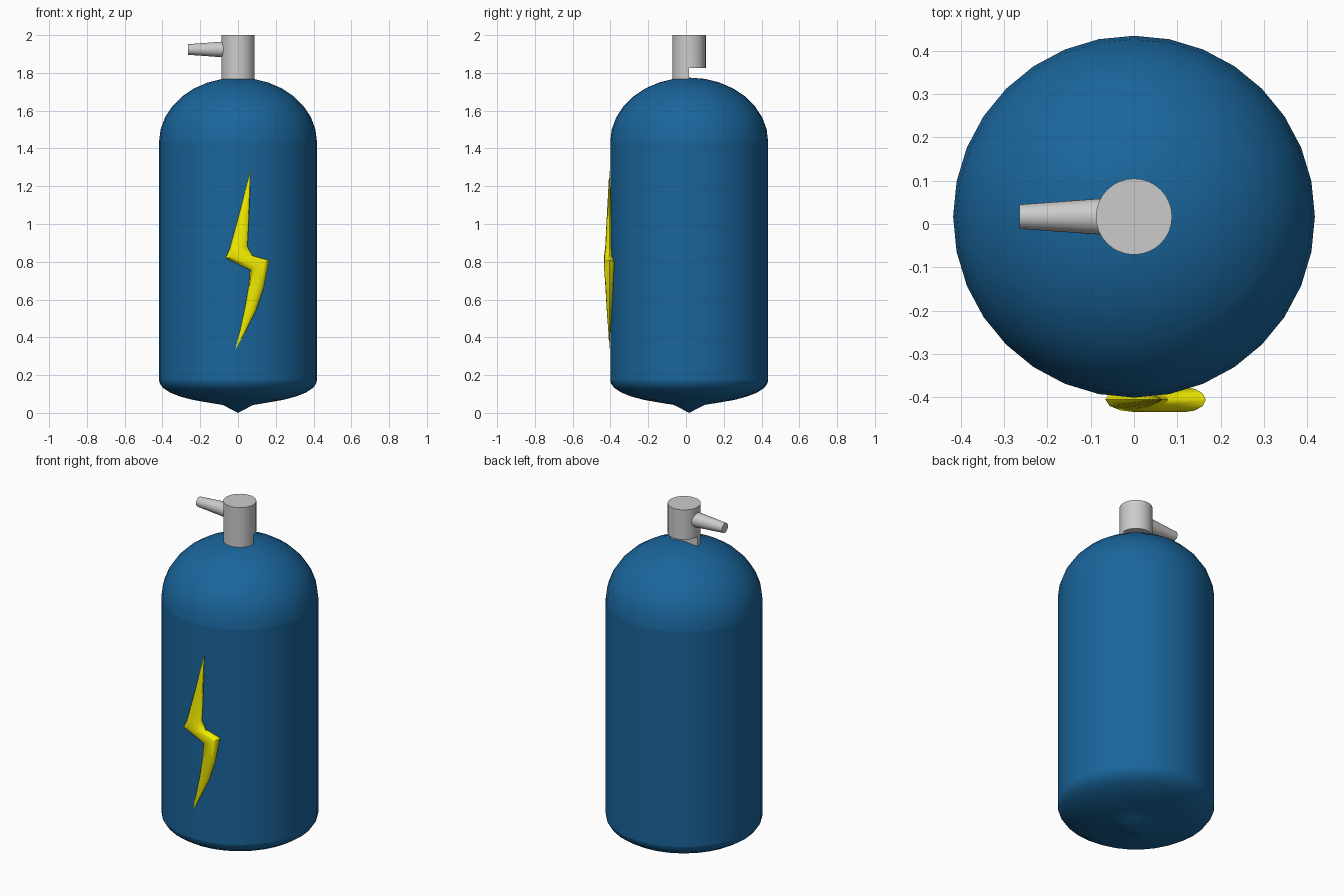
import bpy, bmesh
from math import sin, cos, pi, radians
from mathutils import Matrix, Vector

if "Cube" in bpy.data.objects:
    bpy.data.objects.remove(bpy.data.objects["Cube"])

CY = 0.017  # depth of the tank axis


def material(name, color):
    m = bpy.data.materials.new(name)
    m.diffuse_color = color
    m.use_nodes = True
    m.node_tree.nodes["Principled BSDF"].inputs["Base Color"].default_value = m.diffuse_color
    return m


def finish(name, bm, mat=None, angle=35, sharp_z=()):
    bmesh.ops.recalc_face_normals(bm, faces=bm.faces)
    for f in bm.faces:
        f.smooth = True
    for e in bm.edges:
        seam = any(all(abs(v.co.z - z) < 1e-4 for v in e.verts) for z in sharp_z)
        e.smooth = not seam and e.calc_face_angle(0) < radians(angle)
    me = bpy.data.meshes.new(name)
    bm.to_mesh(me)
    bm.free()
    ob = bpy.data.objects.new(name, me)
    bpy.context.collection.objects.link(ob)
    if mat:
        me.materials.append(mat)
    return ob


def skin(rings):
    """Join closed rings of points; a ring of one point is a tip."""
    bm = bmesh.new()
    rings = [[bm.verts.new(p) for p in r] for r in rings]
    for a, b in zip(rings, rings[1:]):
        n = max(len(a), len(b))
        for i in range(n):
            j = (i + 1) % n
            if len(a) == 1:
                bm.faces.new((a[0], b[i], b[j]))
            elif len(b) == 1:
                bm.faces.new((a[i], a[j], b[0]))
            else:
                bm.faces.new((a[i], a[j], b[j], b[i]))
    return bm


def lathe(profile, n=32):
    return skin([[(0, CY, z)] if r == 0 else
                 [(r * cos(2 * pi * i / n), CY + r * sin(2 * pi * i / n), z) for i in range(n)]
                 for r, z in profile])


blue = material("tank_blue", (0.01, 0.13, 0.33, 1))
yellow = material("bolt_yellow", (0.9, 0.85, 0.0, 1))

# Tank: shallow pointed base, straight wall, elliptical dome
R, TOP = 0.418, 1.435
base = [(0, 0), (0.08, 0.042), (0.16, 0.055), (0.24, 0.069), (0.307, 0.087),
        (0.36, 0.108), (0.398, 0.133), (0.414, 0.156), (R, 0.172)]
dome = [(R * cos(pi / 2 * k / 8), TOP + 0.34 * sin(pi / 2 * k / 8)) for k in range(8)]
finish("tank", lathe(base + dome + [(0, TOP + 0.34)]), blue, 40, (0.172, TOP))

# Valve: full cylinder above, only its front half reaching down to the dome
NR, N = 0.088, 32


def arc(z, flat):
    pts = []
    for i in range(N):
        a = 2 * pi * i / N
        pts.append((NR * cos(a), CY + (min(0, NR * sin(a)) if flat else NR * sin(a)), z))
    return pts


bm = skin([arc(2.0, False), arc(1.825, False), arc(1.825, True), arc(1.765, True)])
bmesh.ops.remove_doubles(bm, verts=bm.verts, dist=1e-5)
bmesh.ops.holes_fill(bm, edges=[e for e in bm.edges if e.is_boundary])
finish("valve", bm)

# Spout: tapered tube pointing to the left
bm = bmesh.new()
bmesh.ops.create_cone(bm, cap_ends=True, segments=32, radius1=0.043, radius2=0.028, depth=0.205,
                      matrix=Matrix.Translation((-0.1625, CY, 1.924)) @ Matrix.Rotation(-pi / 2, 4, 'Y'))
finish("spout", bm)

# Lightning bolt: lens sections between left and right outline points
YB = -0.406
stations = [  # left x, z, right x, z, half depth
    (0.010, 1.065, 0.060, 1.07, 0.012),
    (-0.044, 0.868, 0.050, 0.88, 0.022),
    (-0.066, 0.82, 0.078, 0.832, 0.029),
    (0.063, 0.757, 0.166, 0.808, 0.029),
    (0.058, 0.68, 0.136, 0.66, 0.021),
    (0.037, 0.555, 0.095, 0.54, 0.014),
    (0.010, 0.43, 0.034, 0.42, 0.005)]
rings = [[(0.066, YB, 1.287)]]
for lx, lz, rx, rz, d in stations:
    mid = Vector(((lx + rx) / 2, YB, (lz + rz) / 2))
    half = Vector(((rx - lx) / 2, 0, (rz - lz) / 2))
    rings.append([mid + half * cos(2 * pi * i / 12) + Vector((0, d * sin(2 * pi * i / 12), 0))
                  for i in range(12)])
rings.append([(-0.014, YB, 0.335)])
finish("lightning_bolt", skin(rings), yellow, 35)
